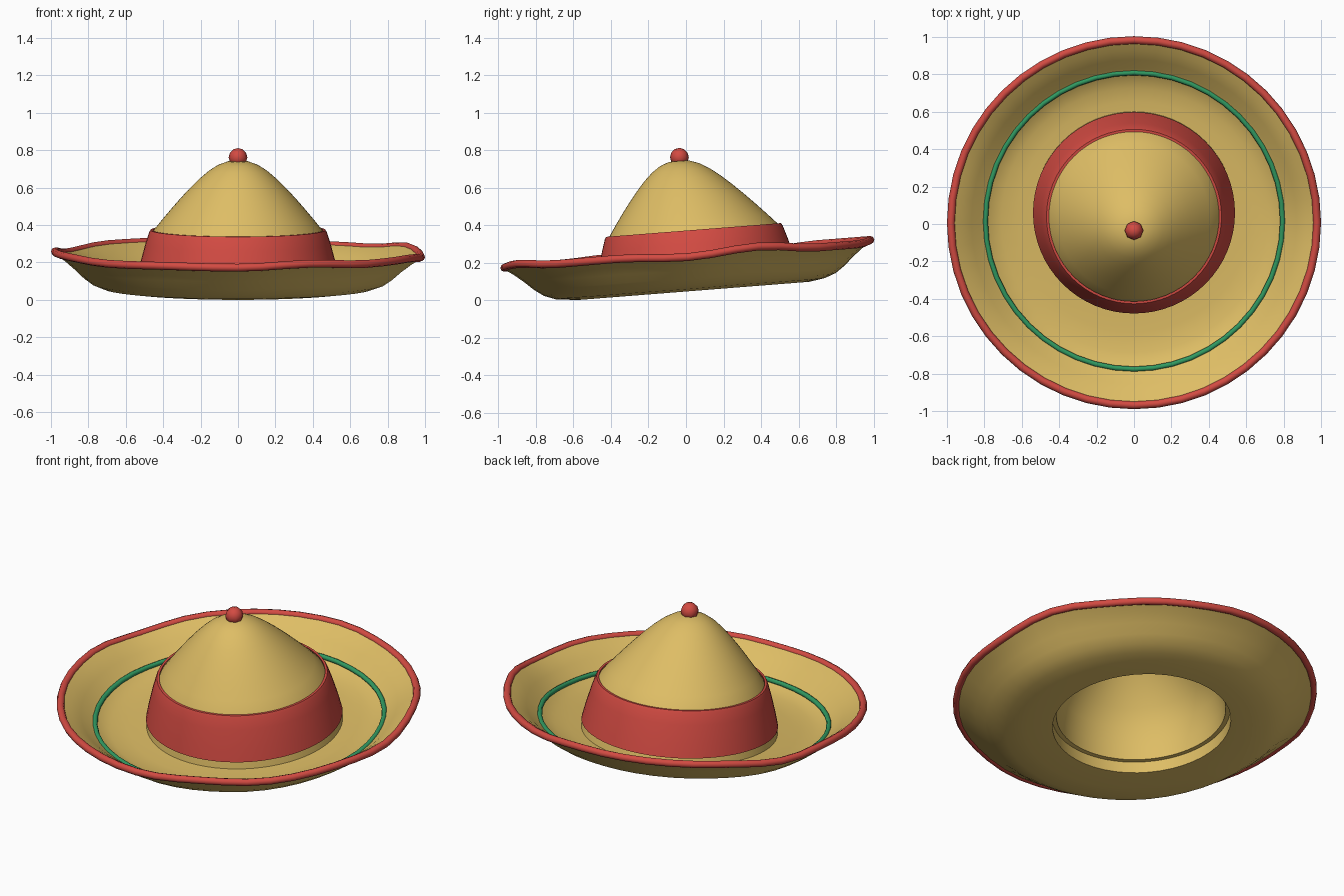
import bpy, bmesh, math
from mathutils import Matrix

if "Cube" in bpy.data.objects:
    bpy.data.objects.remove(bpy.data.objects["Cube"])

TILT = Matrix.Translation((0, 0, 0.34)) @ Matrix.Rotation(math.radians(4.5), 4, 'X') @ Matrix.Translation((0, 0, -0.34))
# Uneven height of the rim, sampled every 22.5 degrees
WAVE = [-.015, .012, -.018, -.018, 0, 0, 0, -.018, .015, .015, .003, .008, .005, .02, .003, .005]


def material(name, col):
    m = bpy.data.materials.new(name)
    m.diffuse_color = (*col, 1)
    m.use_nodes = True
    m.node_tree.nodes["Principled BSDF"].inputs["Base Color"].default_value = m.diffuse_color
    return m


STRAW = material("straw", (0.73, 0.51, 0.13))
RED = material("red_felt", (0.65, 0.07, 0.055))
GREEN = material("green_cord", (0.03, 0.32, 0.12))


def wave(a):
    t = a / (2 * math.pi) * len(WAVE)
    i = int(t)
    f = (1 - math.cos((t - i) * math.pi)) / 2
    return WAVE[i % 16] * (1 - f) + WAVE[(i + 1) % 16] * f


def clamp(v):
    return max(0.0, min(1.0, v))


def place(r, z, a):
    # Crown sits slightly back and leans forward; the rim ripples
    off = 0.043 * clamp((0.66 - r) / 0.1) - 0.05 * clamp((z - 0.37) / 0.38)
    z += wave(a) * clamp((r - 0.62) / 0.35) ** 2
    return TILT @ Matrix.Translation((r * math.cos(a), r * math.sin(a) + off, z)).translation


def finish(name, bm, mat, angle):
    bmesh.ops.remove_doubles(bm, verts=bm.verts, dist=1e-5)
    bmesh.ops.recalc_face_normals(bm, faces=bm.faces)
    me = bpy.data.meshes.new(name)
    bm.to_mesh(me)
    bm.free()
    me.materials.append(mat)
    ob = bpy.data.objects.new(name, me)
    bpy.context.collection.objects.link(ob)
    bpy.ops.object.select_all(action='DESELECT')
    ob.select_set(True)
    bpy.context.view_layer.objects.active = ob
    bpy.ops.object.shade_smooth_by_angle(angle=math.radians(angle))
    return ob


def lathe(name, profile, mat, segs, closed=True, angle=40):
    bm = bmesh.new()
    rings = [[bm.verts.new(place(r, z, 2 * math.pi * k / segs)) for k in range(segs)] for r, z in profile]
    n = len(rings)
    for i in range(n if closed else n - 1):
        p, q = rings[i], rings[(i + 1) % n]
        for k in range(segs):
            j = (k + 1) % segs
            bm.faces.new((p[k], p[j], q[j], q[k]))
    return finish(name, bm, mat, angle)


def cord(name, r, z, rad, mat, segs):
    prof = [(r + rad * math.cos(t * math.pi / 4), z + rad * math.sin(t * math.pi / 4)) for t in range(8)]
    return lathe(name, prof, mat, segs, angle=60)


# Brim with upturned edge
lathe("brim", [(.49, .05), (.62, .05), (.72, .063), (.78, .085), (.83, .12), (.88, .165), (.93, .205), (.975, .235),
               (.97, .255), (.92, .228), (.87, .19), (.82, .145), (.77, .11), (.71, .09), (.62, .08), (.49, .08)],
      STRAW, 48)

# Hollow crown with a flared foot
lathe("crown", [(.54, .075), (.53, .12), (.485, .3), (.453, .37), (.405, .43), (.355, .49), (.305, .548), (.255, .602),
                (.205, .652), (.155, .695), (.105, .727), (.055, .745), (0, .75),
                (0, .725), (.1, .702), (.2, .625), (.3, .52), (.39, .41), (.44, .31), (.46, .2), (.465, .12),
                (.49, .12), (.49, .075)], STRAW, 64, closed=False)

# Wide band around the crown
lathe("crown_band", [(.525, .118), (.54, .122), (.522, .2), (.495, .3), (.476, .36), (.468, .374), (.455, .374),
                     (.475, .3)], RED, 64)

# Cords on the rim and the brim
cord("rim_cord", .979, .247, .021, RED, 48)
cord("brim_ring", .795, .131, .014, GREEN, 48)

# Pompom on top
bm = bmesh.new()
bmesh.ops.create_uvsphere(bm, u_segments=8, v_segments=6, radius=0.05,
                          matrix=Matrix.Translation((0, -0.035, 0.765)))
finish("pompom", bm, RED, 60)

# Rest on the ground
low = min(v.co.z for o in bpy.data.objects for v in o.data.vertices)
for o in bpy.data.objects:
    o.data.transform(Matrix.Translation((0, 0, -low)))
